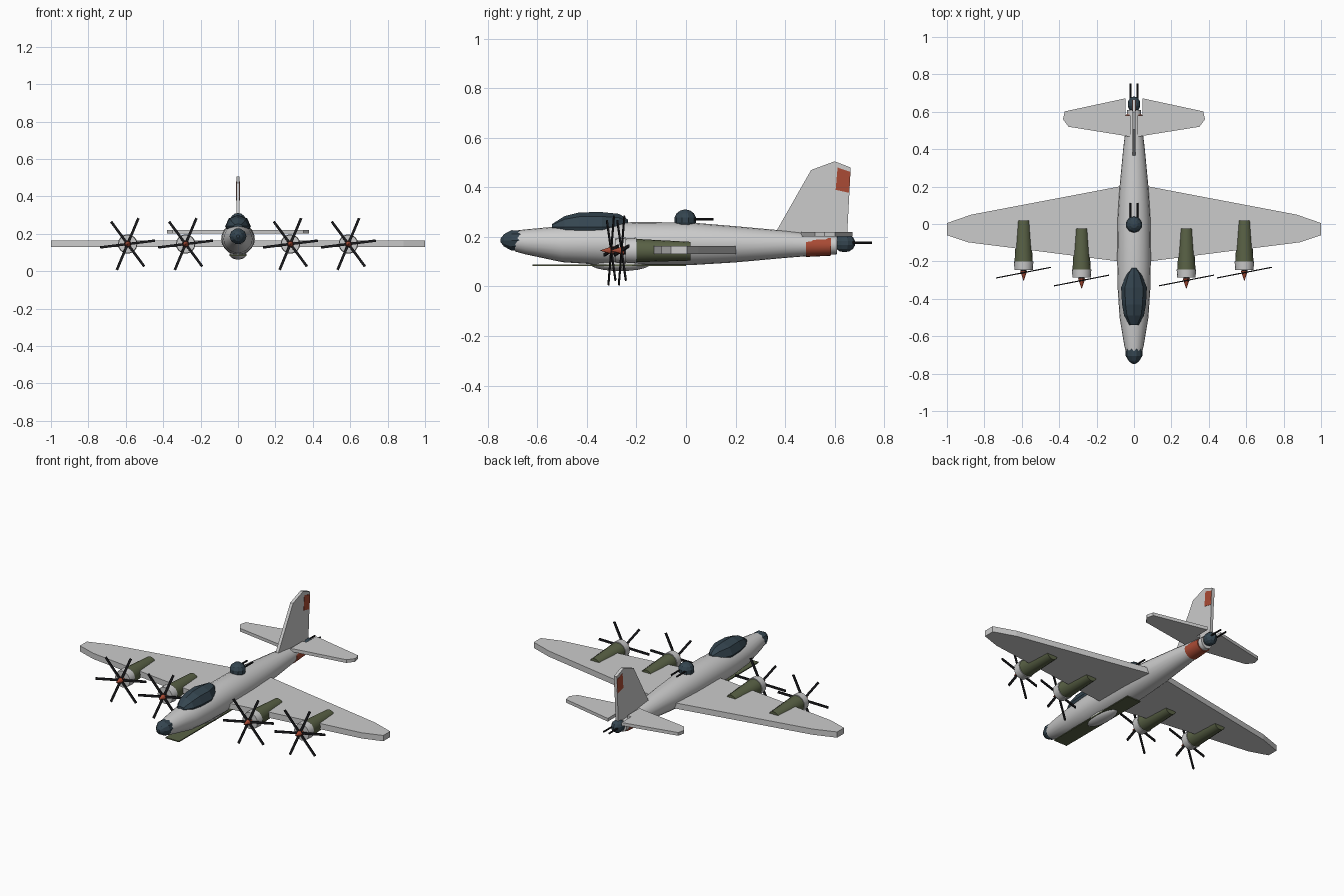
import bpy, bmesh, math
from mathutils import Matrix, Vector

if "Cube" in bpy.data.objects:
    bpy.data.objects.remove(bpy.data.objects["Cube"])


def material(name, rgb):
    m = bpy.data.materials.new(name)
    m.diffuse_color = (*rgb, 1)
    m.use_nodes = True
    m.node_tree.nodes["Principled BSDF"].inputs["Base Color"].default_value = m.diffuse_color
    return m


GLASS = material("dark_glass", (0.035, 0.06, 0.08))
OLIVE = material("olive", (0.10, 0.12, 0.06))
RED = material("red", (0.40, 0.07, 0.035))
BLACK = material("black", (0.012, 0.012, 0.014))


def finish(bm, name, mat=None, smooth=False):
    bmesh.ops.recalc_face_normals(bm, faces=bm.faces)
    me = bpy.data.meshes.new(name)
    bm.to_mesh(me)
    bm.free()
    ob = bpy.data.objects.new(name, me)
    bpy.context.collection.objects.link(ob)
    if mat:
        me.materials.append(mat)
    if smooth:
        bpy.ops.object.select_all(action='DESELECT')
        ob.select_set(True)
        bpy.context.view_layer.objects.active = ob
        bpy.ops.object.shade_smooth_by_angle(angle=math.radians(35))
    return ob


def loft(name, stations, sides=16, x=0, mat=None, smooth=True):
    """Skin of ellipses along y; station = (y, half width, centre z, half height)."""
    bm = bmesh.new()
    rings = []
    for y, w, z, h in stations:
        angles = [2 * math.pi * i / sides for i in range(sides)]
        rings.append([bm.verts.new((x + w * math.cos(a), y, z + h * math.sin(a))) for a in angles])
    for r, s in zip(rings, rings[1:]):
        for i in range(sides):
            j = (i + 1) % sides
            bm.faces.new((r[i], r[j], s[j], s[i]))
    bm.faces.new(rings[0])
    bm.faces.new(rings[-1])
    return finish(bm, name, mat, smooth)


def slab(name, points, offset, mat=None):
    """Flat outline of 3D points extruded by an offset vector."""
    bm = bmesh.new()
    f = bm.faces.new([bm.verts.new(p) for p in points])
    ext = bmesh.ops.extrude_face_region(bm, geom=[f])
    bmesh.ops.translate(bm, verts=[v for v in ext["geom"] if isinstance(v, bmesh.types.BMVert)],
                        vec=Vector(offset))
    return finish(bm, name, mat)


def ball(name, centre, radii, mat=None, segments=10, rings=7, smooth=False):
    bm = bmesh.new()
    m = Matrix.Translation(centre) @ Matrix.Diagonal((*radii, 1))
    bmesh.ops.create_uvsphere(bm, u_segments=segments, v_segments=rings, radius=1, matrix=m)
    return finish(bm, name, mat, smooth)


def gun(name, x, y0, y1, z):
    loft(name, [(y0, 0.005, z, 0.005), (y1, 0.005, z, 0.005)], 8, x, BLACK)


# Fuselage
loft("fuselage", [(-0.69, 0.042, 0.183, 0.042), (-0.65, 0.052, 0.18, 0.050),
                  (-0.5, 0.077, 0.171, 0.073), (-0.35, 0.087, 0.171, 0.083),
                  (-0.2, 0.09, 0.173, 0.087), (0.02, 0.088, 0.172, 0.086),
                  (0.2, 0.077, 0.170, 0.073), (0.4, 0.058, 0.170, 0.055),
                  (0.5, 0.046, 0.168, 0.045), (0.61, 0.036, 0.166, 0.036)], 20)
loft("tail_band", [(0.485, 0.05, 0.163, 0.044), (0.585, 0.044, 0.163, 0.039)], 20, mat=RED)
ball("belly_fairing", (0, -0.265, 0.09), (0.045, 0.12, 0.028), None, 16, 10, True)
slab("belly_panel", [(-0.045, -0.62, 0.082), (0.045, -0.62, 0.082),
                     (0.045, 0.0, 0.082), (-0.045, 0.0, 0.082)], (0, 0, 0.006), OLIVE)

# Glazing and turrets
nose = loft("nose_glass", [(-0.748, 0.008, 0.186, 0.008), (-0.735, 0.026, 0.186, 0.026),
                           (-0.705, 0.045, 0.186, 0.043), (-0.67, 0.046, 0.186, 0.042),
                           (-0.65, 0.03, 0.186, 0.03)], 10, mat=GLASS, smooth=False)
loft("cockpit_canopy", [(-0.54, 0.025, 0.24, 0.012), (-0.49, 0.053, 0.24, 0.044),
                        (-0.43, 0.064, 0.24, 0.059), (-0.34, 0.069, 0.24, 0.060),
                        (-0.27, 0.042, 0.24, 0.053), (-0.235, 0.015, 0.24, 0.03)],
     8, mat=GLASS, smooth=False)
ball("dorsal_turret", (0, -0.003, 0.268), (0.045, 0.045, 0.043), GLASS)
ball("tail_turret", (0, 0.64, 0.175), (0.036, 0.044, 0.037), GLASS)
for x in (-0.018, 0.018):
    gun("dorsal_gun", x, 0.02, 0.112, 0.272)
    gun("tail_gun", x, 0.65, 0.75, 0.177)

# Wings and tailplanes
WING = [(0, -0.21), (0.08, -0.2), (0.885, -0.098), (1, -0.06), (1, 0.005), (0.87, 0.05),
        (0.08, 0.2), (0, 0.21)]
TAILPLANE = [(0.02, 0.465), (0.05, 0.472), (0.35, 0.52), (0.38, 0.56), (0.37, 0.602),
             (0.045, 0.672), (0.045, 0.58), (0.02, 0.58)]
for s, side in ((-1, "left"), (1, "right")):
    slab(side + "_wing", [(s * x, y, 0.13) for x, y in WING], (0, 0, 0.034))
    slab(side + "_tailplane", [(s * x, y, 0.201) for x, y in TAILPLANE], (0, 0, 0.019))

# Fin and marking
FIN = [(0.36, 0.215), (0.505, 0.47), (0.6, 0.505), (0.665, 0.48), (0.65, 0.2)]
MARK = [(0.612, 0.48), (0.664, 0.462), (0.658, 0.378), (0.604, 0.39)]
slab("tail_fin", [(-0.009, y, z) for y, z in FIN], (0.018, 0, 0))
slab("fin_marking", [(-0.0105, y, z) for y, z in MARK], (0.021, 0, 0), RED)


def propeller(x, y, z):
    """Six thin blades in a slightly tilted disc."""
    bm = bmesh.new()
    place = Matrix.Translation((x, y, z)) @ Matrix.Rotation(math.radians(11), 4, 'Z')
    for k in range(6):
        m = (place @ Matrix.Rotation(math.radians(-7 + 60 * k), 4, 'Y')
             @ Matrix.Translation((0.076, 0, 0)) @ Matrix.Diagonal((0.148, 0.006, 0.013, 1)))
        bmesh.ops.create_cube(bm, size=1, matrix=m)
    finish(bm, "propeller", BLACK)


# Engines
for x, y in ((0.28, -0.042), (0.59, 0.0)):
    for s in (-1, 1):
        z = 0.145
        loft("nacelle", [(y + 0.018, 0.036, z - 0.003, 0.038), (y - 0.205, 0.049, z, 0.047)],
             16, s * x, OLIVE)
        loft("engine_cowl", [(y - 0.2, 0.052, z, 0.052), (y - 0.245, 0.049, z, 0.049)], 16, s * x)
        loft("propeller_hub", [(y - 0.24, 0.016, z, 0.016), (y - 0.262, 0.016, z, 0.016)],
             10, s * x, BLACK)
        loft("spinner", [(y - 0.25, 0.019, z, 0.019), (y - 0.304, 0.001, z, 0.001)],
             10, s * x, RED, False)
        propeller(s * x, y - 0.26, z)
